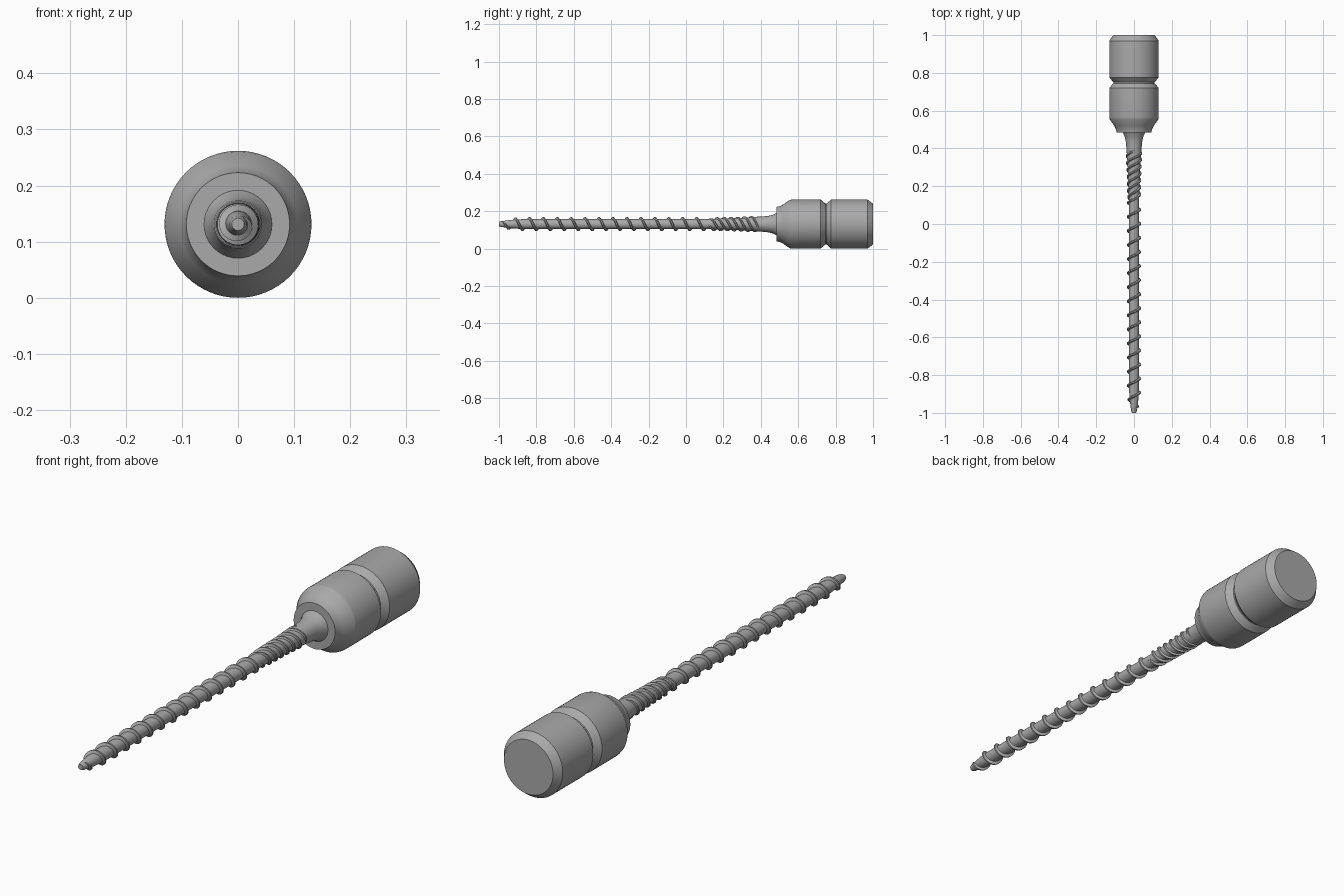
import bpy, bmesh
from math import sin, cos, pi, radians

cube = bpy.data.objects.get("Cube")
if cube:
    bpy.data.objects.remove(cube)

AXIS_Z = 0.131

steel = bpy.data.materials.new("grey_steel")
steel.use_nodes = True
steel.diffuse_color = (0.4, 0.4, 0.4, 1)
steel.node_tree.nodes["Principled BSDF"].inputs["Base Color"].default_value = (0.4, 0.4, 0.4, 1)


def ring_point(y, r, t):
    return (r * sin(t), y, AXIS_Z + r * cos(t))


def finish(name, bm, angle=30):
    bmesh.ops.recalc_face_normals(bm, faces=bm.faces)
    mesh = bpy.data.meshes.new(name)
    bm.to_mesh(mesh)
    bm.free()
    obj = bpy.data.objects.new(name, mesh)
    bpy.context.collection.objects.link(obj)
    mesh.materials.append(steel)
    bpy.ops.object.select_all(action='DESELECT')
    obj.select_set(True)
    bpy.context.view_layer.objects.active = obj
    bpy.ops.object.shade_smooth_by_angle(angle=radians(angle))
    return obj


def bridge(bm, a, b):
    n = len(a)
    for i in range(n):
        bm.faces.new((a[i], a[(i + 1) % n], b[(i + 1) % n], b[i]))


def lathe(name, profile, sides):
    """Turn (y, radius) points round the long axis and cap both ends."""
    bm = bmesh.new()
    rings = [[bm.verts.new(ring_point(y, r, 2 * pi * i / sides)) for i in range(sides)]
             for y, r in profile]
    for a, b in zip(rings, rings[1:]):
        bridge(bm, a, b)
    bm.faces.new(rings[0])
    bm.faces.new(rings[-1])
    return finish(name, bm)


def radius_at(profile, y):
    for (y0, r0), (y1, r1) in zip(profile, profile[1:]):
        if y <= y1:
            return r0 + (r1 - r0) * max(0, y - y0) / (y1 - y0)
    return profile[-1][1]


def thread(name, start, end, pitch, phase, crest, half_width, steps=32):
    """Sweep a blunt triangular ridge along a helix on the shank."""
    bm = bmesh.new()
    count = int((end - start) / pitch * steps)
    rings = []
    for i in range(count + 1):
        y = start + (end - start) * i / count
        t = 2 * pi * (y - phase) / pitch
        fade = min(1, 0.25 + i / 12, 0.1 + (count - i) / 12)
        root = radius_at(SHANK, y) - 0.004
        top = root + (radius_at(crest, y) - root) * fade
        section = ((-half_width, root), (-half_width * 0.35, top),
                   (half_width * 0.35, top), (half_width, root))
        rings.append([bm.verts.new(ring_point(y + dy, r, t)) for dy, r in section])
    for a, b in zip(rings, rings[1:]):
        bridge(bm, a, b)
    bm.faces.new(rings[0])
    bm.faces.new(rings[-1])
    return finish(name, bm, 40)


# Grooved cylindrical head with a stepped shoulder
lathe("head", [(0.485, 0.092), (0.503, 0.096), (0.52, 0.105), (0.555, 0.129),
               (0.565, 0.131), (0.72, 0.131), (0.745, 0.109), (0.751, 0.109),
               (0.776, 0.131), (0.97, 0.131), (1.0, 0.109)], 64)

# Tapered shank flaring into the head
SHANK = [(-1.0, 0.011), (-0.99, 0.015), (-0.93, 0.023), (-0.88, 0.026),
         (0.13, 0.027), (0.3, 0.033), (0.4, 0.040), (0.44, 0.044),
         (0.465, 0.050), (0.48, 0.058), (0.49, 0.063)]
lathe("shank", SHANK, 40)

# Long coarse thread
thread("coarse_thread", -0.985, 0.14, 0.0745, -0.837,
       [(-0.985, 0.022), (-0.93, 0.034), (-0.88, 0.037), (0.14, 0.037)], 0.009)

# Close-set reaming thread with three starts near the head
PITCH = 0.11
for k in range(3):
    thread(f"reaming_thread_{k + 1}", 0.12, 0.40, PITCH, 0.13 + k * PITCH / 3,
           [(0.12, 0.036), (0.28, 0.039), (0.40, 0.045)], 0.009, 40)
